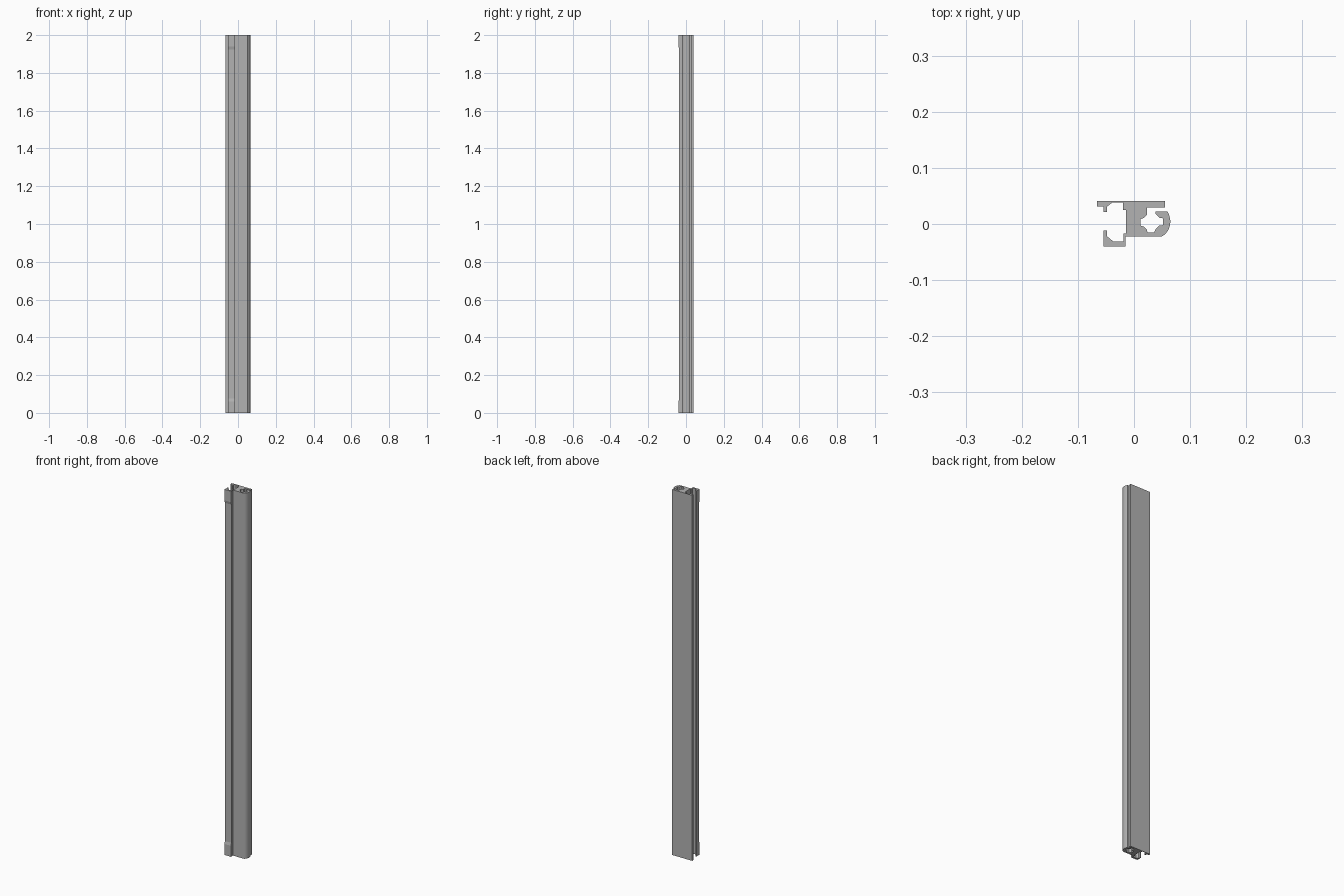
import bpy
import bmesh
from mathutils import Vector

cube = bpy.data.objects.get("Cube")
if cube:
    bpy.data.objects.remove(cube, do_unlink=True)

LENGTH = 2.0
UNIT = 0.001  # profile points are in thousandths

aluminium = bpy.data.materials.new("light grey metal")
aluminium.use_nodes = True
colour = (0.45, 0.45, 0.45, 1)
aluminium.diffuse_color = colour
aluminium.node_tree.nodes["Principled BSDF"].inputs["Base Color"].default_value = colour


def prism(name, outline, offset):
    """Extrude a closed outline along the offset into a solid object."""
    bm = bmesh.new()
    base = bm.faces.new([bm.verts.new(point) for point in outline])
    extruded = bmesh.ops.extrude_face_region(bm, geom=[base], use_keep_orig=True)
    moved = [item for item in extruded["geom"] if isinstance(item, bmesh.types.BMVert)]
    bmesh.ops.translate(bm, verts=moved, vec=Vector(offset))
    bmesh.ops.recalc_face_normals(bm, faces=bm.faces[:])
    mesh = bpy.data.meshes.new(name)
    bm.to_mesh(mesh)
    bm.free()
    mesh.materials.append(aluminium)
    part = bpy.data.objects.new(name, mesh)
    bpy.context.collection.objects.link(part)
    return part


# Back plate with its left overhang, then the hooked rear lip of the channel
back_lip = [(55, 41), (-66, 41), (-66, 31), (-54, 31), (-54, 21), (-48, 21),
            (-48, 31), (-39, 38), (-20, 38), (-20, 25), (-14, 25)]

# Channel floor and the hooked front lip
front_lip = [(-14, -17), (-19, -17), (-19, -31), (-37, -31), (-48, -22),
             (-48, -12), (-54, -12), (-54, -36), (-15, -36), (-15, -22)]

# Rounded nose on the closed side
nose = [(50, -22), (56, -18), (61, -11), (64, -3), (65, 5), (63, 15), (60, 22)]

# Cross-shaped screw port, open towards the back plate
screw_port = [(38, 22), (38, 19), (46, 11), (52, 10), (52, -2), (45, -3),
              (38, -10), (36, -15), (24, -15), (23, -10), (18, -5), (12, -3),
              (12, 9), (18, 11), (23, 16), (23, 29), (55, 29)]

section = back_lip + front_lip + nose + screw_port
rail = prism("rail", [(x * UNIT, y * UNIT, 0) for x, y in section], (0, 0, LENGTH))

# Raised tapered pads at both ends of the front lip
pad_side = [(-0.035, 0), (-0.040, 0), (-0.040, 0.06), (-0.036, 0.075), (-0.035, 0.075)]
for name, flipped in (("lower_end_pad", False), ("upper_end_pad", True)):
    outline = [(-0.054, y, LENGTH - z if flipped else z) for y, z in pad_side]
    prism(name, outline, (0.039, 0, 0))

# Smooth the nose while keeping the profile corners crisp
bpy.ops.object.select_all(action="DESELECT")
rail.select_set(True)
bpy.context.view_layer.objects.active = rail
bpy.ops.object.shade_smooth_by_angle(angle=0.5)
